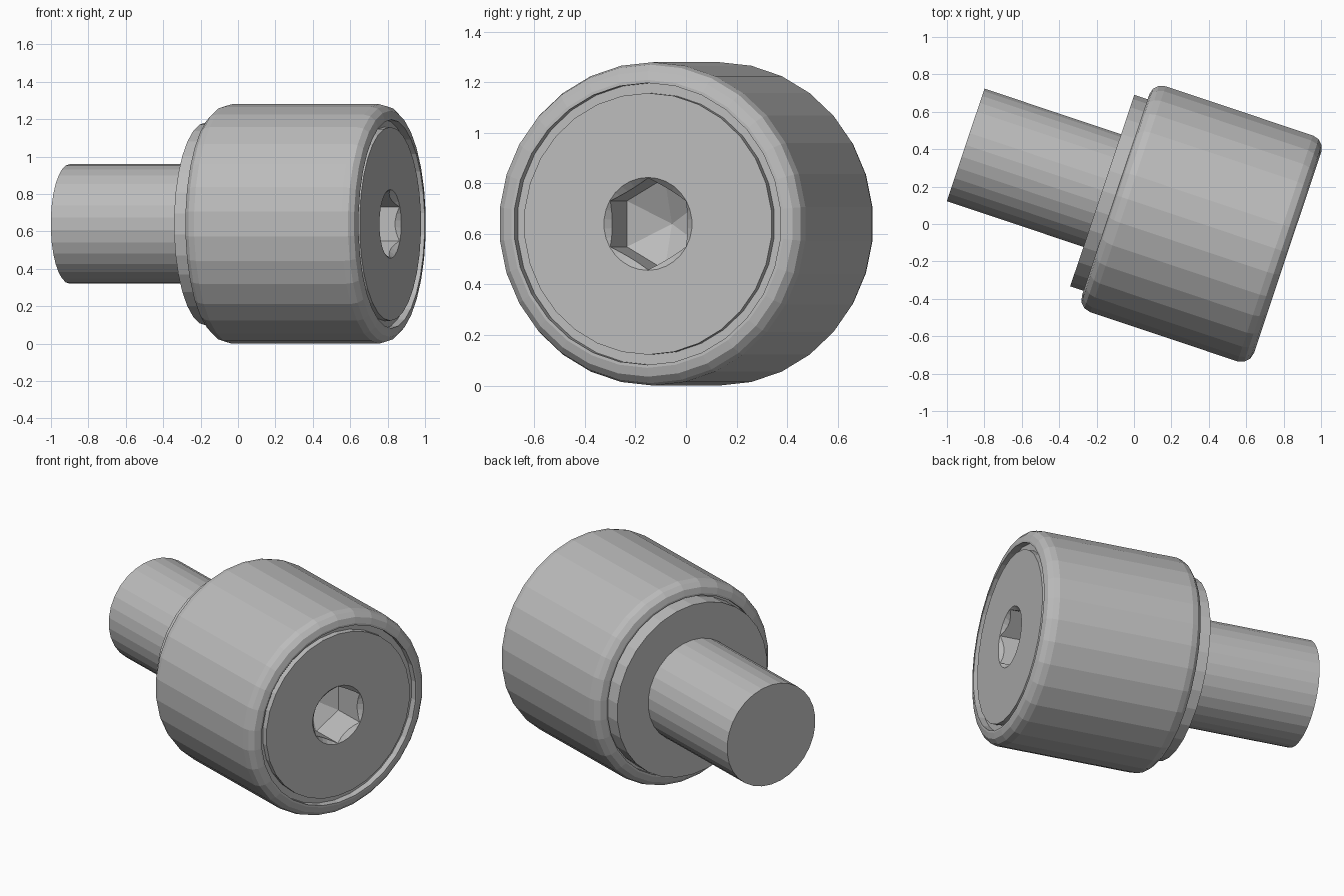
import bpy, bmesh, math
from mathutils import Matrix

if "Cube" in bpy.data.objects:
    bpy.data.objects.remove(bpy.data.objects["Cube"], do_unlink=True)

SIDES = 30
PLACE = Matrix.Translation((-0.9, 0.423, 0.64)) @ Matrix.Rotation(math.radians(-18.5), 4, "Z")

steel = bpy.data.materials.new("steel_grey")
steel.use_nodes = True
GREY = (0.5, 0.5, 0.5, 1)
steel.diffuse_color = GREY
steel.node_tree.nodes["Principled BSDF"].inputs["Base Color"].default_value = GREY


def hex_radius(angle, corner):
    """Distance from the centre to a hexagon with a corner at angle zero."""
    off = angle % (math.pi / 3) - math.pi / 6
    return corner * math.cos(math.pi / 6) / math.cos(off)


def loft(name, rings, closed=False):
    """Skin rings around the X axis; each ring maps an angle to (x, radius)."""
    bm = bmesh.new()
    loops = []
    for ring in rings:
        loop = []
        for i in range(SIDES):
            a = math.tau * i / SIDES
            x, r = ring(a)
            loop.append(bm.verts.new((x, r * math.sin(a), r * math.cos(a))))
        loops.append(loop)
    pairs = list(zip(loops, loops[1:]))
    if closed:
        pairs.append((loops[-1], loops[0]))
    for one, two in pairs:
        for i in range(SIDES):
            j = (i + 1) % SIDES
            bm.faces.new((one[i], one[j], two[j], two[i]))
    if not closed:
        bm.faces.new(loops[0])
    bmesh.ops.remove_doubles(bm, verts=bm.verts, dist=1e-5)
    bmesh.ops.recalc_face_normals(bm, faces=bm.faces)
    mesh = bpy.data.meshes.new(name)
    bm.to_mesh(mesh)
    bm.free()
    mesh.materials.append(steel)
    obj = bpy.data.objects.new(name, mesh)
    obj.matrix_world = PLACE
    bpy.context.collection.objects.link(obj)
    return obj


def circle(x, r):
    return lambda a: (x, r)


# Roller sleeve: rounded rims around a bore
BACK, FRONT, OUTER, BORE, ROUND = 0.845, 1.815, 0.64, 0.558, 0.07
sleeve = [circle(BACK, BORE)]
for centre, start in ((BACK + ROUND, 180), (FRONT - ROUND, 90)):
    for step in range(4):
        a = math.radians(start - 30 * step)
        sleeve.append(circle(centre + ROUND * math.cos(a),
                             OUTER - ROUND + ROUND * math.sin(a)))
sleeve.append(circle(FRONT, BORE))
loft("roller_sleeve", sleeve, closed=True)

# Stud: shaft, rear flange, hidden core, front disc and hex socket
FACE, SOCKET = 1.808, 0.184
FLOOR = FACE - 0.035
stud = [circle(x, r) for x, r in (
    (0, 0.319), (0.77, 0.319), (0.77, 0.543), (BACK + 0.03, 0.543),
    (BACK + 0.03, BORE), (FLOOR, BORE), (FLOOR, 0.518), (FACE, 0.518),
    (FACE, SOCKET))]
# Countersunk rim, straight hex walls, then the drilled cone
stud.append(lambda a: (FACE - (SOCKET - hex_radius(a, SOCKET - 0.002)),
                       hex_radius(a, SOCKET - 0.002)))
stud.append(lambda a: (FACE - 0.21, hex_radius(a, SOCKET - 0.002)))
stud.append(circle(FACE - 0.3, 0))
loft("threadless_stud", stud)
